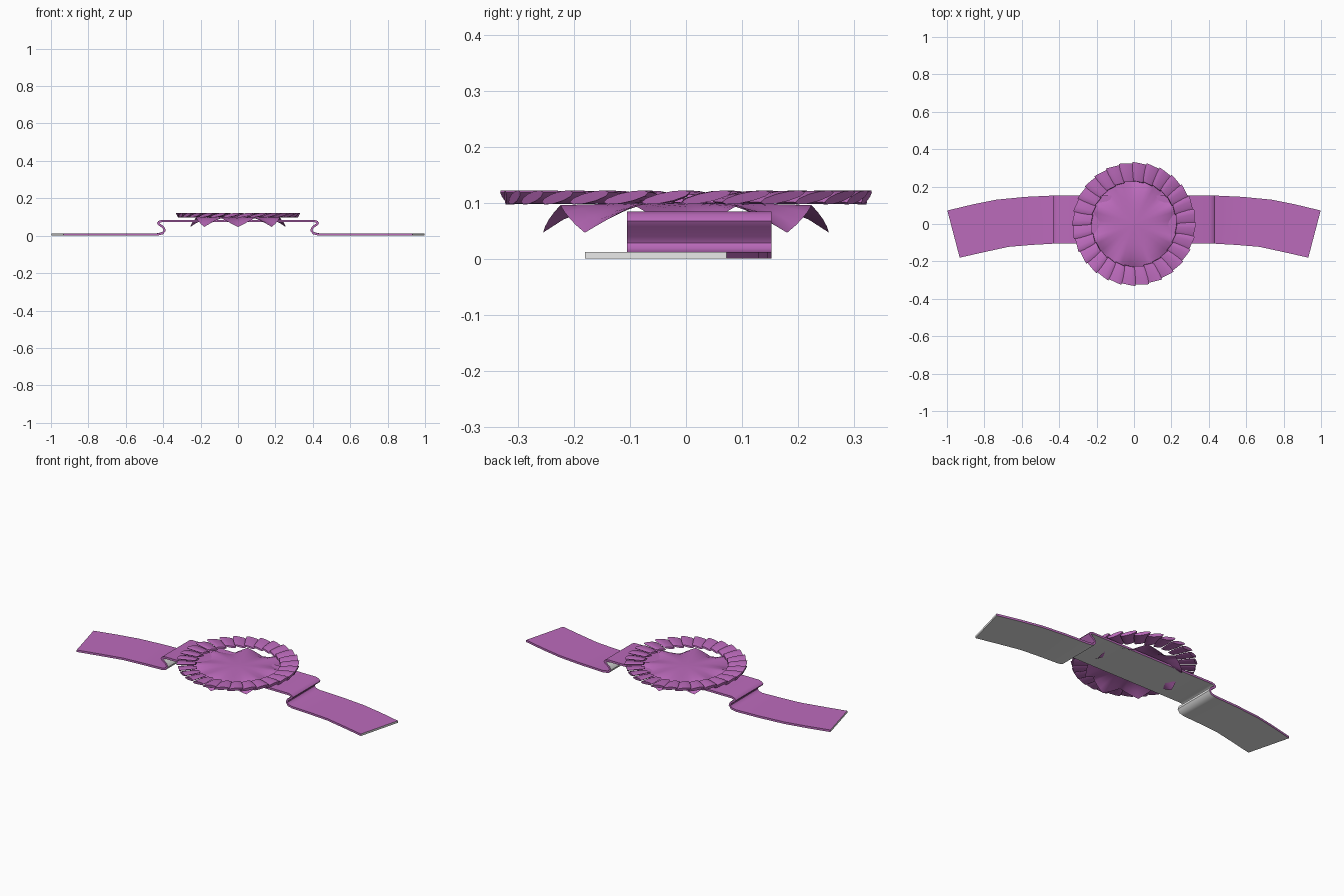
import bpy, bmesh, math
from mathutils import Vector

if "Cube" in bpy.data.objects:
    bpy.data.objects.remove(bpy.data.objects["Cube"])


def material(name, rgb):
    m = bpy.data.materials.new(name)
    m.diffuse_color = (*rgb, 1)
    m.use_nodes = True
    m.node_tree.nodes["Principled BSDF"].inputs["Base Color"].default_value = m.diffuse_color
    return m


PURPLE = material("orchid_purple", (0.50, 0.145, 0.50))
WHITE = material("off_white", (0.8, 0.8, 0.8))


def finish(name, bm, mats, angle=40, recalc=True):
    if recalc:
        bmesh.ops.recalc_face_normals(bm, faces=bm.faces)
    me = bpy.data.meshes.new(name)
    bm.to_mesh(me)
    bm.free()
    ob = bpy.data.objects.new(name, me)
    bpy.context.collection.objects.link(ob)
    for m in mats:
        me.materials.append(m)
    bpy.ops.object.select_all(action='DESELECT')
    ob.select_set(True)
    bpy.context.view_layer.objects.active = ob
    bpy.ops.object.shade_smooth_by_angle(angle=math.radians(angle))
    return ob


# ribbon band: stations (front edge x, y, back edge x, y, top height) on the right half
right = [
    (0.20, -0.105, 0.20, 0.152, 0.085),
    (0.405, -0.105, 0.405, 0.152, 0.085),
    (0.425, -0.105, 0.425, 0.152, 0.079),
    (0.434, -0.105, 0.434, 0.152, 0.068),
    (0.428, -0.105, 0.428, 0.152, 0.058),
    (0.403, -0.105, 0.403, 0.152, 0.040),
    (0.398, -0.105, 0.398, 0.152, 0.029),
    (0.405, -0.105, 0.405, 0.152, 0.019),
    (0.428, -0.105, 0.434, 0.152, 0.013),
    (0.55, -0.112, 0.58, 0.145, 0.013),
    (0.67, -0.122, 0.735, 0.130, 0.013),
    (0.80, -0.150, 0.865, 0.104, 0.013),
    (0.932, -0.180, 0.998, 0.072, 0.013),
]
left = [(-a, b, -c, d, z) for a, b, c, d, z in reversed(right)]
path = left + right
THICK = 0.012
bm = bmesh.new()
rows = []
for i, (xf, yf, xb, yb, z) in enumerate(path):
    p, q = path[max(i - 1, 0)], path[min(i + 1, len(path) - 1)]
    t = Vector((q[0] + q[2] - p[0] - p[2], 2 * (q[4] - p[4]))).normalized()
    nx, nz = -t.y * THICK, t.x * THICK
    rows.append([bm.verts.new(v) for v in (
        (xf, yf, z), (xb, yb, z),
        (xb - nx, yb, max(z - nz, 0)), (xf - nx, yf, max(z - nz, 0)))])
for a, b in zip(rows, rows[1:]):
    for k in range(4):
        f = bm.faces.new((a[k], b[k], b[(k + 1) % 4], a[(k + 1) % 4]))
        f.material_index = 1 if k == 2 else 0   # white underside
for end in (rows[0], rows[-1]):
    bm.faces.new(end).material_index = 1
finish("ribbon_band", bm, [PURPLE, WHITE], 50)

# rosette disc: flat centre, rim drooping into eight points
bm = bmesh.new()
SEG, RINGS, R = 64, 7, 0.255
centre = bm.verts.new((0, 0, 0.102))
prev = None
for j in range(1, RINGS + 1):
    s = j / RINGS
    ring = []
    for i in range(SEG):
        lobe = abs((i % 8) - 4) / 4            # 1 at points, 0 between
        a = 2 * math.pi * i / SEG
        z = 0.102 - 0.006 * s - 0.049 * lobe * s ** 4
        r = R * s * (1 - 0.05 * (1 - lobe) * s)
        ring.append(bm.verts.new((r * math.cos(a), r * math.sin(a), z)))
    for i in range(SEG):
        k = (i + 1) % SEG
        if prev:
            bm.faces.new((prev[i], ring[i], ring[k], prev[k]))
        else:
            bm.faces.new((centre, ring[i], ring[k]))
    prev = ring
finish("rosette_disc", bm, [PURPLE], 60, recalc=False)

# pleated ruffle: overlapping tilted tubes set around a ring
PLEATS, SIDES = 28, 10
# radius, half width, half height, mid height
sections = [(0.226, 0.028, 0.005, 0.108), (0.25, 0.034, 0.008, 0.109),
            (0.29, 0.041, 0.009, 0.110), (0.324, 0.044, 0.009, 0.110)]
bm = bmesh.new()
for n in range(PLEATS):
    a = 2 * math.pi * (n + 0.5) / PLEATS
    out, side = Vector((math.cos(a), math.sin(a), 0)), Vector((-math.sin(a), math.cos(a), 0))
    loops = []
    for r, w, h, z in sections:
        loop = []
        for k in range(SIDES):
            b = 2 * math.pi * k / SIDES
            u, v = w * math.cos(b), h * math.sin(b)
            lift = v + 0.20 * u                # tilt so each pleat overlaps the next
            p = out * (r + 0.2 * lift + 0.06 * u) + side * u
            loop.append(bm.verts.new((p.x, p.y, z + lift)))
        loops.append(loop)
    for p, q in zip(loops, loops[1:]):
        for k in range(SIDES):
            m = (k + 1) % SIDES
            bm.faces.new((p[k], q[k], q[m], p[m]))
    bm.faces.new(loops[0])
    bm.faces.new(loops[-1])
finish("pleated_ruffle", bm, [PURPLE], 45)
